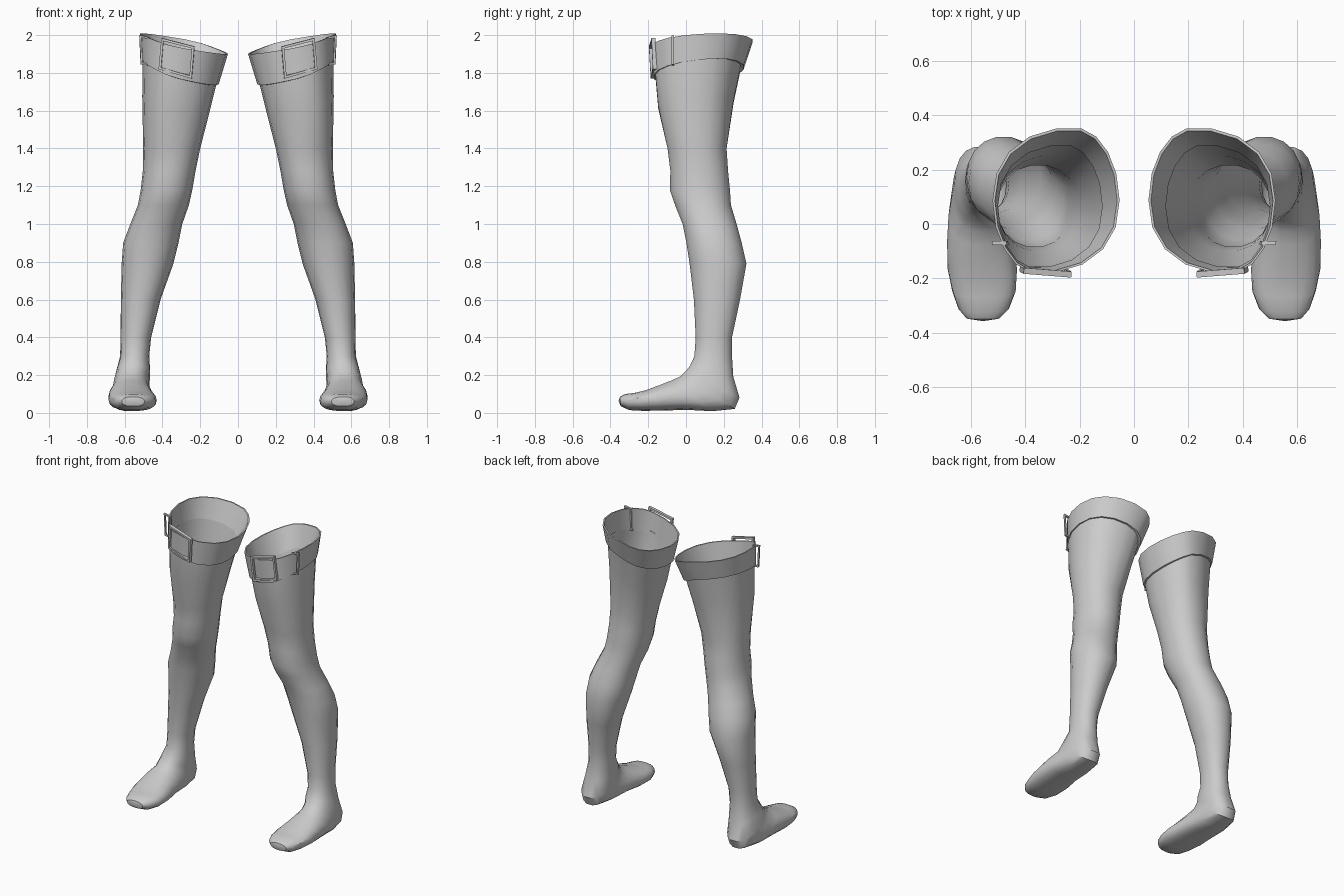
import bpy, bmesh, math
from mathutils import Vector

if "Cube" in bpy.data.objects:
    bpy.data.objects.remove(bpy.data.objects["Cube"])

SIDES = 18


def finish(name, bm, angle=35):
    """Turn a bmesh into a mirrored, smooth-by-angle object."""
    bmesh.ops.recalc_face_normals(bm, faces=bm.faces)
    me = bpy.data.meshes.new(name)
    bm.to_mesh(me)
    bm.free()
    me.polygons.foreach_set("use_smooth", [True] * len(me.polygons))
    me.set_sharp_from_angle(angle=math.radians(angle))
    ob = bpy.data.objects.new(name, me)
    bpy.context.collection.objects.link(ob)
    ob.modifiers.new("mirror", "MIRROR").use_mirror_merge = False
    return ob


def ring(bm, fy, fz, by, bz, x0, x1, tilt=0, skew=0, power=2.15):
    """Cross-section from a front point, a back point and an x range."""
    verts = []
    for i in range(SIDES):
        a = 2 * math.pi * i / SIDES
        c, s = math.cos(a), math.sin(a)
        u = math.copysign(abs(c) ** (2 / power), c)
        v = math.copysign(abs(s) ** (2 / power), s)
        t = (v + 1) / 2
        verts.append(bm.verts.new((
            (x0 + x1) / 2 + u * (x1 - x0) / 2 - skew * v * (1 - abs(u)),
            fy + (by - fy) * t,
            fz + (bz - fz) * t + tilt * u)))
    return verts


def loft(bm, rings, closed=False):
    pairs = list(zip(rings, rings[1:]))
    if closed:
        pairs.append((rings[-1], rings[0]))
    for a, b in pairs:
        for i in range(SIDES):
            j = (i + 1) % SIDES
            bm.faces.new((a[i], a[j], b[j], b[i]))


def frame(name, corners, normal, depth, bar):
    """Four-sided open frame swept along its normal."""
    bm = bmesh.new()
    pts = [Vector(p) for p in corners]
    mid = sum(pts, Vector()) / 4
    n = Vector(normal).normalized() * depth / 2
    inner = []
    for i, p in enumerate(pts):
        e1 = (pts[i - 1] - p).normalized()
        e2 = (pts[(i + 1) % 4] - p).normalized()
        inner.append(p + (e1 + e2) * bar)
    loops = [[bm.verts.new(p + o) for p in ps]
             for ps, o in ((pts, n), (inner, n), (inner, -n), (pts, -n))]
    for k in range(4):
        a, b = loops[k], loops[(k + 1) % 4]
        for i in range(4):
            j = (i + 1) % 4
            bm.faces.new((a[i], a[j], b[j], b[i]))
    return finish(name, bm, 20)


# Leg: thigh, knee, calf and ankle, (z, front y, back y, inner x, outer x)
bm = bmesh.new()
rings = [ring(bm, -.165, 1.79, .295, 1.84, .112, .505, .065, .05),
         ring(bm, -.15, 1.62, .255, 1.65, .15, .507, .04, .04)]
for z, y0, y1, x0, x1 in [
        (1.40, -.10, .217, .20, .502), (1.28, -.085, .225, .225, .504),
        (1.18, -.088, .235, .242, .515), (1.10, -.06, .24, .26, .53),
        (1.00, -.02, .27, .295, .57), (.90, 0, .297, .315, .608),
        (.79, .017, .322, .342, .616), (.60, .04, .288, .41, .62),
        (.40, .05, .245, .46, .622), (.30, .043, .245, .47, .624)]:
    rings.append(ring(bm, y0, z, y1, z, x0, x1))
# Foot: sections swing forward from ankle and heel to the toes
for fy, fz, by, bz, x0, x1 in [
        (.02, .25, .252, .19, .465, .645), (0, .225, .285, .08, .468, .66),
        (-.03, .195, .26, .02, .465, .667), (-.08, .172, .14, .008, .455, .682),
        (-.14, .148, .01, .015, .445, .687), (-.21, .122, -.12, .012, .43, .685),
        (-.27, .107, -.225, .01, .435, .668), (-.325, .10, -.30, .014, .46, .645),
        (-.35, .085, -.345, .035, .495, .615)]:
    rings.append(ring(bm, fy, fz, by, bz, x0, x1, power=2.4))
loft(bm, rings)
tip = bm.verts.new((.555, -.357, .062))
for i in range(SIDES):
    bm.faces.new((rings[-1][i], rings[-1][(i + 1) % SIDES], tip))
finish("leg", bm)

# Flared cuff band around the top of the thigh
bm = bmesh.new()
loft(bm, [ring(bm, -.174, 1.78, .308, 1.83, .102, .513, .065, .05),
          ring(bm, -.182, 1.94, .355, 1.968, .053, .52, .053, .06),
          ring(bm, -.174, 1.94, .345, 1.968, .062, .511, .053, .06),
          ring(bm, -.160, 1.78, .290, 1.83, .117, .500, .065, .05)], closed=True)
finish("cuff", bm)

# Square buckle frame on the front of the cuff
frame("front_buckle", [(.405, -.172, 1.985), (.23, -.186, 1.94),
                       (.245, -.176, 1.77), (.42, -.164, 1.82)],
      (.08, -1, -.06), .022, .013)

# Narrow loop wrapped over the cuff on the outer side
frame("side_loop", [(.522, -.07, 1.998), (.468, -.07, 1.99),
                    (.462, -.07, 1.838), (.515, -.07, 1.845)],
      (.15, 1, 0), .014, .010)
